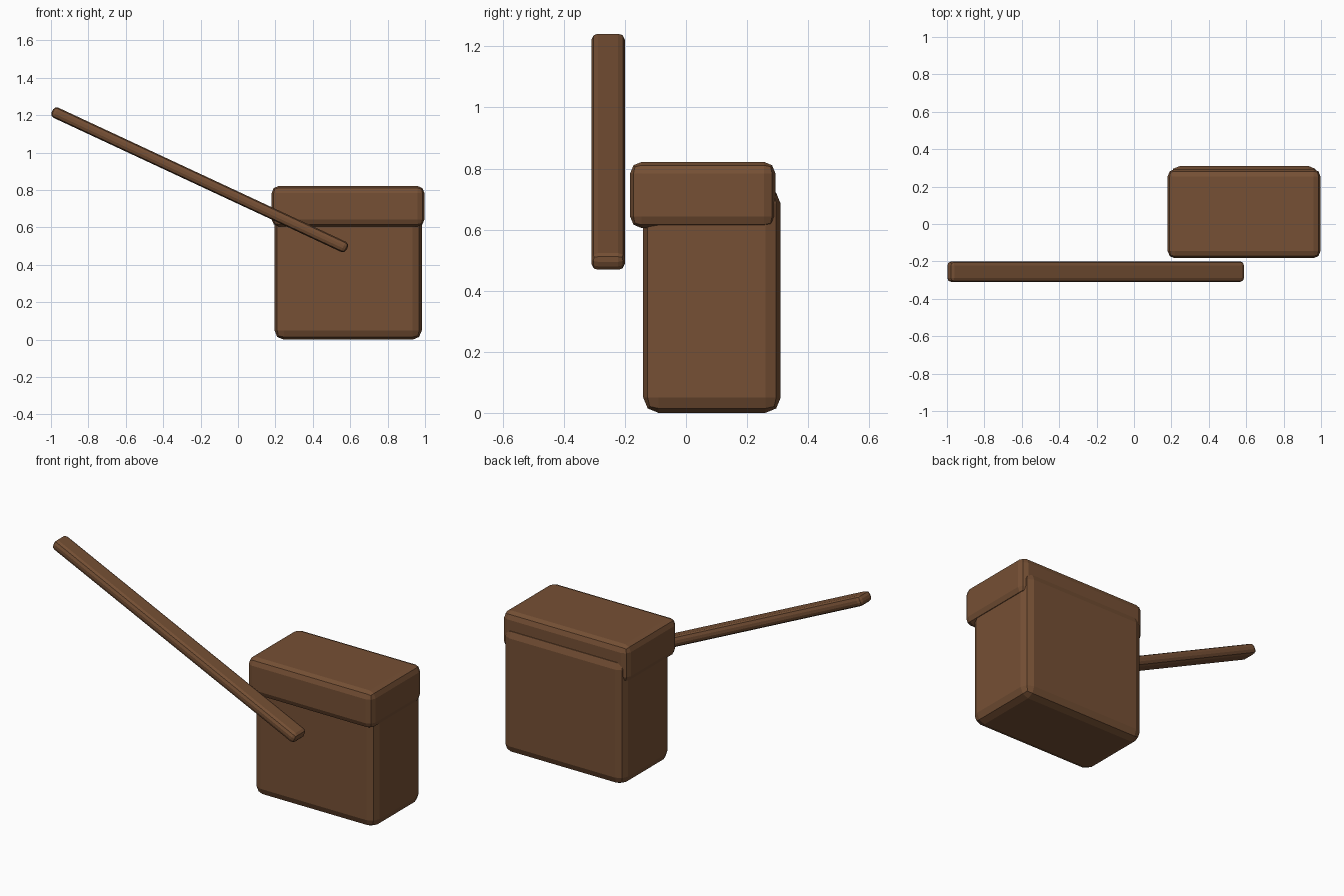
import bpy
import math

if "Cube" in bpy.data.objects:
    bpy.data.objects.remove(bpy.data.objects["Cube"])

brown = bpy.data.materials.new("brown_wood")
brown.diffuse_color = (0.18, 0.08, 0.035, 1.0)
brown.use_nodes = True
brown.node_tree.nodes["Principled BSDF"].inputs["Base Color"].default_value = brown.diffuse_color


def rounded_box(name, lo, hi, bevel, tilt=0.0):
    """Box between two corners, with two-step bevelled edges, tilted about y."""
    bpy.ops.mesh.primitive_cube_add(size=1)
    ob = bpy.context.object
    ob.name = name
    ob.scale = [h - l for l, h in zip(lo, hi)]
    bpy.ops.object.transform_apply(location=False, rotation=False, scale=True)
    ob.location = [(l + h) / 2 for l, h in zip(lo, hi)]
    ob.rotation_euler = (0, tilt, 0)
    mod = ob.modifiers.new("rounded_edges", 'BEVEL')
    mod.width = bevel
    mod.segments = 2
    ob.data.materials.append(brown)
    return ob


# Main block
rounded_box("body", (0.195, -0.14, 0.0), (0.983, 0.31, 0.735), 0.05)

# Overhanging cap, set slightly forward
rounded_box("lid", (0.18, -0.183, 0.605), (0.997, 0.293, 0.822), 0.038)

# Long slanted bar in front of the block
cx, cy, cz = -0.205, -0.255, 0.855
length, width, thick = 1.74, 0.11, 0.06
rounded_box("handle",
            (cx - length / 2, cy - width / 2, cz - thick / 2),
            (cx + length / 2, cy + width / 2, cz + thick / 2),
            0.022, math.radians(25))
